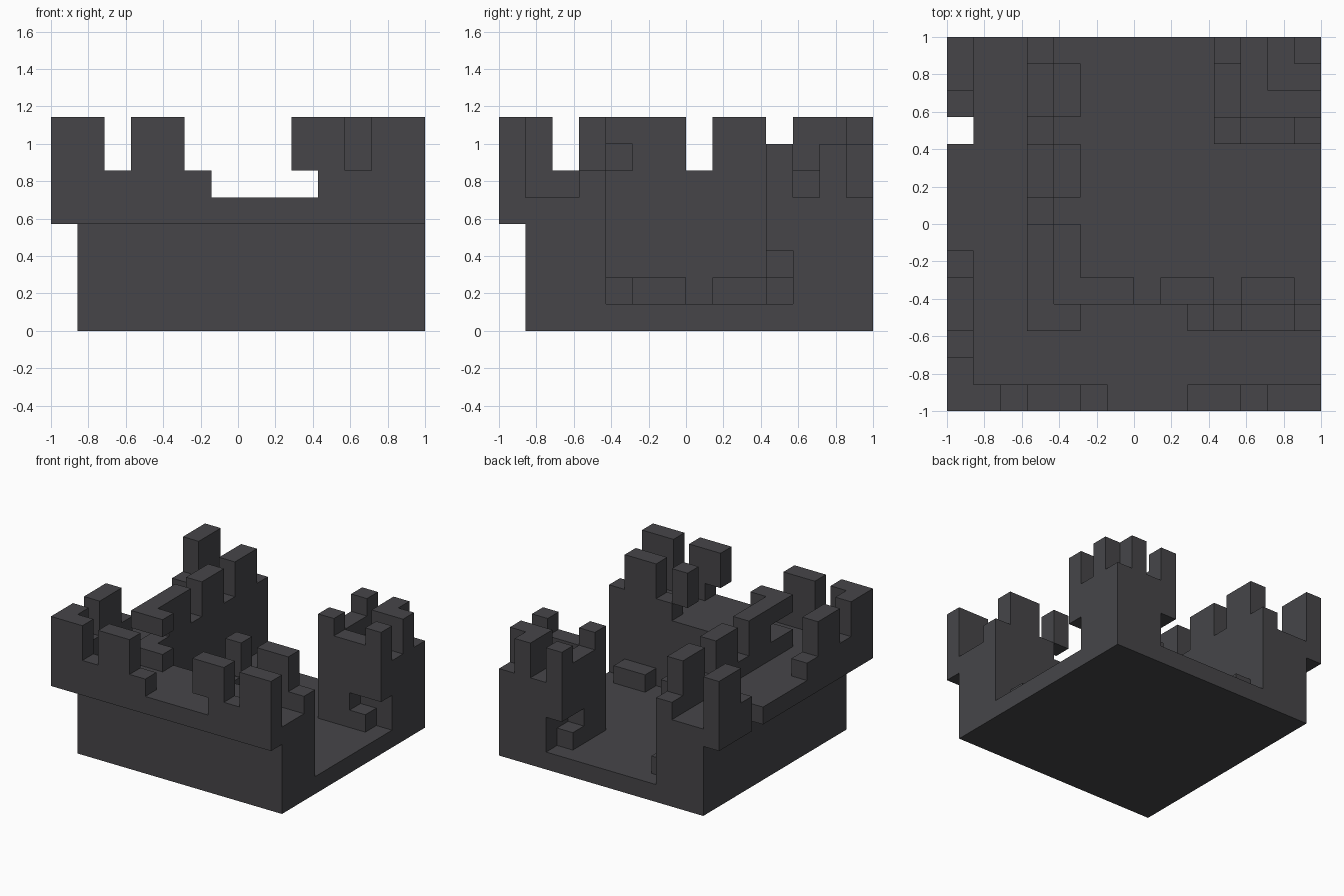
import bpy, bmesh
from mathutils import Vector

GRID = 14            # cells along the longest side
CELL = 2 / GRID

cube = bpy.data.objects.get("Cube")
if cube:
    bpy.data.objects.remove(cube, do_unlink=True)

stone = bpy.data.materials.new("dark_grey_stone")
stone.use_nodes = True
colour = (0.061, 0.060, 0.066, 1)
stone.diffuse_color = colour
shader = next(n for n in stone.node_tree.nodes if n.type == "BSDF_PRINCIPLED")
shader.inputs["Base Color"].default_value = colour


def block(x, y, z):
    """Cells of a box; each argument is a (start, end) range."""
    return {(i, j, k) for i in range(*x) for j in range(*y) for k in range(*z)}


def mirrored(cells):
    """Swap x and y, turning a front piece into its left-side twin."""
    return {(j, i, k) for i, j, k in cells}


def row(spans, depth, z):
    """A row of blocks running along x."""
    return set().union(*(block(s, depth, z) for s in spans))


SILL, MERLON, FULL = (5, 6), (6, 8), (1, GRID)
OUTER, INNER, STEP = (0, 1), (3, 4), (4, 5)
parts = {}

# Ground slab and the two thick walls with their walkway
parts["courtyard_floor"] = block(FULL, FULL, (0, 1))
parts["front_wall"] = block(FULL, (1, 4), (1, 5))
parts["side_wall"] = mirrored(parts["front_wall"]) - parts["front_wall"]

# Overhanging outer parapets with merlons
corner_merlons = [(0, 2), (3, 5), (12, GRID)]
parts["front_parapet"] = (row([(0, GRID)], OUTER, (4, 5))
                          | row([(0, 6), (10, GRID)], OUTER, SILL)
                          | row(corner_merlons + [(9, 11)], OUTER, MERLON))
side = (row([(0, 10), (11, GRID)], OUTER, (4, 5))
        | row([(0, 6), (11, GRID)], OUTER, SILL)
        | row(corner_merlons, OUTER, MERLON))
parts["side_parapet"] = mirrored(side) - parts["front_parapet"]

# Inner parapets, joined by a corner slab above a slit
parts["inner_front_parapet"] = (row([(3, 5), (10, GRID)], INNER, SILL)
                                | row([(9, 10), (11, 13)], INNER, MERLON))
inner_side = (row([(3, GRID)], INNER, SILL)
              | row([(5, 7), (8, 10), (11, 13)], INNER, MERLON))
parts["inner_side_parapet"] = mirrored(inner_side) - parts["inner_front_parapet"]
slab = block((3, 5), INNER, (7, 8))
parts["corner_slab"] = slab | mirrored(slab)

# Low plinths along the foot of both walls
plinths = row([(4, 7), (8, 10), (11, 13)], STEP, (1, 2))
parts["wall_plinths"] = plinths | mirrored(plinths)

# Corner tower with a doorway on each inner face
NEAR, WIDE = (10, 11), (10, GRID)
doorway = block((12, GRID), NEAR, (1, 3)) - block((12, 13), NEAR, (1, 2))
parts["tower_body"] = block(WIDE, WIDE, (1, 5)) - doorway - mirrored(doorway)
rim = block(WIDE, NEAR, SILL) | row([NEAR, (13, GRID)], NEAR, (6, 7))
parts["tower_parapet"] = rim | mirrored(rim)
center = (12, GRID)
parts["tower_core"] = block(center, center, (5, 7)) - block((13, GRID), (13, GRID), (5, 7))

solid = set().union(*parts.values())


def build(name, cells):
    """Make the outside faces of the cells and merge the flat areas."""
    bm = bmesh.new()
    for cell in cells:
        for axis in range(3):
            for sign in (-1, 1):
                near = list(cell)
                near[axis] += sign
                if tuple(near) in solid:
                    continue
                normal, u, v = Vector(), Vector(), Vector()
                normal[axis] = sign
                u[(axis + 1) % 3] = sign
                v[(axis + 2) % 3] = 1
                mid = Vector(cell) + Vector((0.5, 0.5, 0.5)) + normal / 2
                ring = [mid + (a * u + b * v) / 2
                        for a, b in ((-1, -1), (1, -1), (1, 1), (-1, 1))]
                bm.faces.new([bm.verts.new(p * CELL - Vector((1, 1, 0))) for p in ring])
    bmesh.ops.remove_doubles(bm, verts=bm.verts, dist=0.001)
    bmesh.ops.dissolve_limit(bm, angle_limit=0.01, verts=bm.verts, edges=bm.edges)
    mesh = bpy.data.meshes.new(name)
    bm.to_mesh(mesh)
    bm.free()
    mesh.materials.append(stone)
    bpy.context.collection.objects.link(bpy.data.objects.new(name, mesh))


for name, cells in parts.items():
    build(name, cells)
